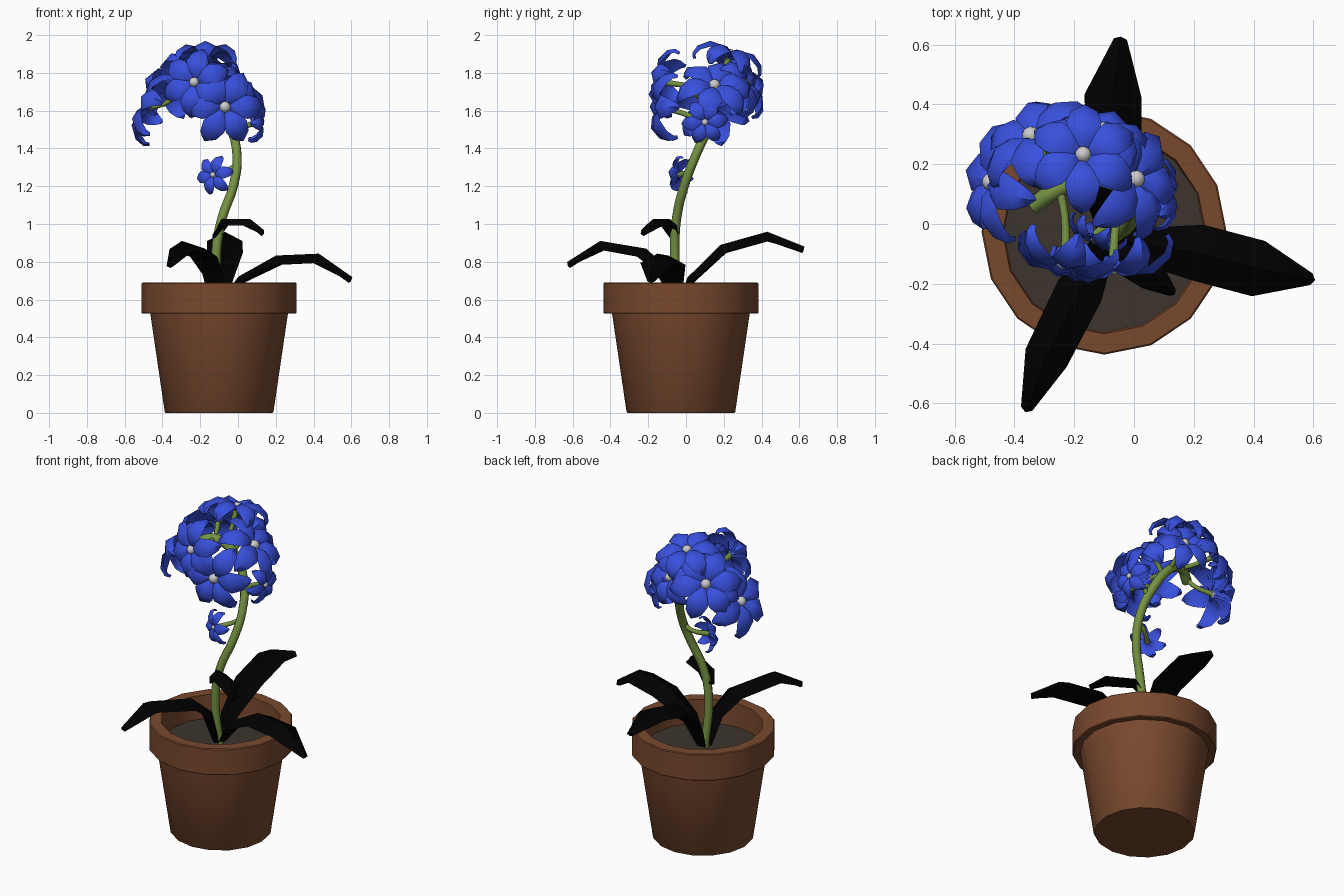
import bpy, bmesh, math
from mathutils import Vector, Matrix

if "Cube" in bpy.data.objects:
    bpy.data.objects.remove(bpy.data.objects["Cube"])


def material(name, rgb):
    m = bpy.data.materials.new(name)
    m.diffuse_color = (*rgb, 1)
    m.use_nodes = True
    m.node_tree.nodes["Principled BSDF"].inputs["Base Color"].default_value = m.diffuse_color
    return m


CLAY = material("clay", (0.19, 0.066, 0.027))
SOIL = material("soil", (0.045, 0.034, 0.026))
LEAF = material("leaf_black", (0.0, 0.0, 0.0))
GREEN = material("stem_green", (0.18, 0.29, 0.055))
BLUE = material("petal_blue", (0.04, 0.08, 0.72))
WHITE = material("flower_white", (0.7, 0.7, 0.68))


def finish(bm, name, mat, angle=35):
    bmesh.ops.recalc_face_normals(bm, faces=bm.faces)
    me = bpy.data.meshes.new(name)
    bm.to_mesh(me)
    bm.free()
    ob = bpy.data.objects.new(name, me)
    bpy.context.collection.objects.link(ob)
    me.materials.append(mat)
    bpy.ops.object.select_all(action='DESELECT')
    ob.select_set(True)
    bpy.context.view_layer.objects.active = ob
    bpy.ops.object.shade_smooth_by_angle(angle=math.radians(angle))
    return ob


def lathe(name, profile, mat, centre, sides=16):
    bm = bmesh.new()
    vs = [bm.verts.new((r, 0, z)) for r, z in profile]
    es = [bm.edges.new(p) for p in zip(vs, vs[1:])]
    bmesh.ops.spin(bm, geom=vs + es, axis=(0, 0, 1), cent=(0, 0, 0),
                   angle=math.tau, steps=sides, use_duplicate=False)
    bmesh.ops.remove_doubles(bm, verts=bm.verts, dist=1e-4)
    bmesh.ops.translate(bm, verts=bm.verts, vec=centre)
    return finish(bm, name, mat)


def blade(bm, sections, fold, thick, matrix=Matrix()):
    """Folded strip; each section is (centre, side vector, up vector, half width)."""
    rings = []
    for c, s, n, w in sections:
        f = fold * w
        pts = (c + s * w - n * f, c + n * (f + thick), c - s * w - n * f, c + n * (f - thick))
        rings.append([bm.verts.new(matrix @ p) for p in pts])
    for a, b in zip(rings, rings[1:]):
        for i in range(4):
            j = (i + 1) % 4
            bm.faces.new((a[i], a[j], b[j], b[i]))
    bm.faces.new(rings[0])
    bm.faces.new(rings[-1])


def tube(name, points, radii):
    cu = bpy.data.curves.new(name, 'CURVE')
    cu.dimensions = '3D'
    cu.bevel_depth = 1
    cu.bevel_resolution = 2
    cu.resolution_u = 4
    cu.use_fill_caps = True
    sp = cu.splines.new('BEZIER')
    sp.bezier_points.add(len(points) - 1)
    for bp, p, r in zip(sp.bezier_points, points, radii):
        bp.co, bp.radius = p, r
        bp.handle_left_type = bp.handle_right_type = 'AUTO'
    tmp = bpy.data.objects.new(name + "_path", cu)
    bpy.context.collection.objects.link(tmp)
    bpy.context.view_layer.update()
    me = bpy.data.meshes.new_from_object(tmp.evaluated_get(bpy.context.evaluated_depsgraph_get()))
    bpy.data.objects.remove(tmp)
    bm = bmesh.new()
    bm.from_mesh(me)
    return finish(bm, name, GREEN, 50)


# Pot with collar, and soil
POT = (-0.10, -0.027, 0)
lathe("pot", [(0, 0), (0.283, 0), (0.288, 0.006), (0.365, 0.53), (0.405, 0.525), (0.41, 0.53),
              (0.41, 0.685), (0.405, 0.69), (0.34, 0.69), (0.335, 0.53)], CLAY, POT)
lathe("soil", [(0, 0.545), (0.336, 0.545)], SOIL, POT)

# Leaves: path points with half widths
leaves = [
    [(-0.09, -0.03, 0.56, .03), (0.02, -0.07, 0.70, .06), (0.21, -0.095, 0.80, .095),
     (0.42, -0.15, 0.81, .095), (0.595, -0.185, 0.70, .02)],
    [(-0.10, -0.02, 0.56, .03), (-0.09, 0.03, 0.70, .06), (-0.07, 0.20, 0.86, .095),
     (-0.07, 0.43, 0.925, .095), (-0.045, 0.62, 0.86, .022)],
    [(-0.11, -0.06, 0.56, .03), (-0.13, -0.11, 0.74, .06), (-0.18, -0.22, 0.84, .08),
     (-0.295, -0.45, 0.88, .075), (-0.36, -0.62, 0.78, .02)],
    [(-0.12, -0.06, 0.93, .03), (-0.08, -0.09, 1.00, .05), (0.06, -0.17, 1.00, .055),
     (0.13, -0.23, 0.95, .015)]]
for k, path in enumerate(leaves):
    pts = [Vector(p[:3]) for p in path]
    sections = []
    for i, p in enumerate(pts):
        t = (pts[min(i + 1, len(pts) - 1)] - pts[max(i - 1, 0)]).normalized()
        s = t.cross(Vector((0, 0, 1))).normalized()
        sections.append((p, s, s.cross(t), path[i][3]))
    bm = bmesh.new()
    blade(bm, sections, 0.17, 0.018)
    finish(bm, f"leaf_{k + 1}", LEAF, 45)

# Main stem
stem = [(-0.1, -0.04, 0.54), (-0.115, -0.06, 0.85), (-0.085, -0.05, 1.03), (-0.025, -0.01, 1.2),
        (-0.005, 0.05, 1.36), (-0.045, 0.12, 1.52), (-0.14, 0.15, 1.66), (-0.25, 0.12, 1.72),
        (-0.34, 0.06, 1.69)]
tube("stem", stem, [.025, .026, .025, .025, .025, .026, .027, .03, .03])

# Flowers: centre, facing, scale, roll, point where the stalk leaves the stem
flowers = [
    ((-0.07, -0.13, 1.62), (0.1, -1, 0.0), 1.0, 0.0, (-0.04, 0.12, 1.52)),
    ((-0.23, -0.12, 1.75), (-0.25, -0.9, 0.15), 0.9, 0.4, (-0.25, 0.12, 1.72)),
    ((0.0, 0.15, 1.73), (0.65, 0.1, 0.7), 1.0, 0.2, (-0.1, 0.14, 1.6)),
    ((0.11, 0.10, 1.54), (1, 0, -0.1), 0.6, 0.1, (-0.02, 0.1, 1.46)),
    ((-0.47, 0.14, 1.62), (-0.9, 0.1, 0.4), 1.0, 0.3, (-0.32, 0.07, 1.7)),
    ((-0.17, 0.23, 1.89), (0.0, 0.3, 0.95), 0.92, 0.5, (-0.18, 0.14, 1.69)),
    ((-0.34, 0.29, 1.75), (-0.5, 0.7, 0.5), 1.0, 0.1, (-0.25, 0.12, 1.72)),
    ((-0.11, 0.31, 1.74), (0.25, 0.9, 0.35), 0.85, 0.3, (-0.14, 0.15, 1.66)),
    ((-0.13, -0.04, 1.26), (-0.45, -0.85, 0.05), 0.52, 0.2, (-0.01, 0.03, 1.31))]
# Petal outline: distance out, height, half width
petal = [(0.01, -0.01, 0.015), (0.065, 0.03, 0.052), (0.125, 0.03, 0.064),
         (0.18, -0.01, 0.048), (0.195, -0.05, 0.028), (0.185, -0.075, 0.012)]
for k, (centre, facing, size, roll, joint) in enumerate(flowers):
    n = Vector(facing).normalized()
    place = (Matrix.Translation(centre) @ n.to_track_quat('Z', 'Y').to_matrix().to_4x4()
             @ Matrix.Scale(size, 4))
    bm = bmesh.new()
    for i in range(6):
        sections = []
        for j, (r, h, w) in enumerate(petal):
            a, b = petal[max(j - 1, 0)], petal[min(j + 1, len(petal) - 1)]
            up = Vector((a[1] - b[1], 0, b[0] - a[0])).normalized()
            sections.append((Vector((r, 0, h)), Vector((0, 1, 0)), up, w))
        blade(bm, sections, 0.18, 0.009, place @ Matrix.Rotation(roll + i * math.tau / 6, 4, 'Z'))
    finish(bm, f"flower_petals_{k + 1}", BLUE, 55)
    bm = bmesh.new()
    bmesh.ops.create_icosphere(bm, subdivisions=2, radius=0.03,
                               matrix=place @ Matrix.Translation((0, 0, 0.01)))
    finish(bm, f"flower_centre_{k + 1}", WHITE)
    c, j = Vector(centre), Vector(joint)
    tube(f"flower_stalk_{k + 1}", [j, (j + c) / 2 - n * 0.03, c - n * 0.005], [.015, .013, .016])
